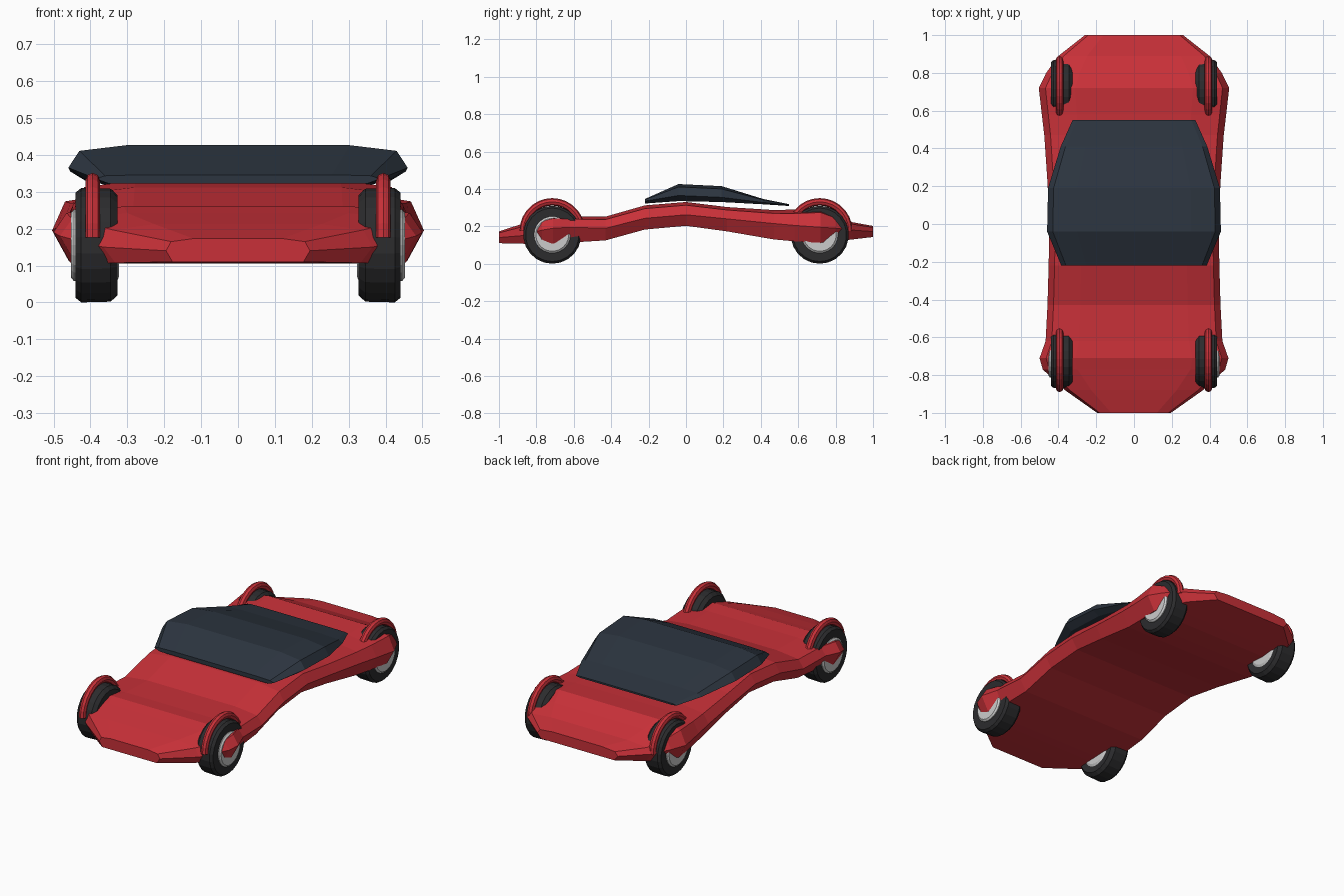
import bpy, bmesh, math

if "Cube" in bpy.data.objects:
    bpy.data.objects.remove(bpy.data.objects["Cube"])


def material(name, color):
    m = bpy.data.materials.new(name)
    m.diffuse_color = (*color, 1)
    m.use_nodes = True
    m.node_tree.nodes["Principled BSDF"].inputs["Base Color"].default_value = m.diffuse_color
    return m


RED = material("red paint", (0.58, 0.03, 0.04))
GLASS = material("dark glass", (0.025, 0.035, 0.05))
RUBBER = material("rubber", (0.025, 0.025, 0.027))
METAL = material("pale metal", (0.62, 0.62, 0.65))


def make(name, rings, mat, closed=False):
    """Skin consecutive rings of points; cap the ends or join them up."""
    bm = bmesh.new()
    loops = [[bm.verts.new(p) for p in r] for r in rings]
    n = len(loops[0])
    pairs = list(zip(loops, loops[1:]))
    if closed:
        pairs.append((loops[-1], loops[0]))
    for a, b in pairs:
        for i in range(n):
            j = (i + 1) % n
            bm.faces.new((a[i], a[j], b[j], b[i]))
    if not closed:
        bm.faces.new(loops[0])
        bm.faces.new(loops[-1])
    bmesh.ops.recalc_face_normals(bm, faces=bm.faces)
    me = bpy.data.meshes.new(name)
    bm.to_mesh(me)
    bm.free()
    me.materials.append(mat)
    ob = bpy.data.objects.new(name, me)
    bpy.context.collection.objects.link(ob)
    return ob


def section(y, half):
    """Mirror the right half outline (top to bottom) into a full ring."""
    return [(x, y, z) for x, z in half] + [(-x, y, z) for x, z in reversed(half)]


# Body: y, half width, bottom, ridge height, top
body = [
    (-1.00, 0.195, 0.110, 0.140, 0.173),
    (-0.88, 0.365, 0.107, 0.150, 0.212),
    (-0.77, 0.483, 0.106, 0.180, 0.242),
    (-0.71, 0.500, 0.108, 0.190, 0.260),
    (-0.62, 0.468, 0.113, 0.195, 0.253),
    (-0.43, 0.458, 0.125, 0.190, 0.252),
    (-0.22, 0.452, 0.183, 0.243, 0.312),
    (0.00, 0.448, 0.203, 0.262, 0.330),
    (0.22, 0.458, 0.173, 0.240, 0.303),
    (0.47, 0.475, 0.130, 0.215, 0.287),
    (0.58, 0.488, 0.120, 0.205, 0.290),
    (0.72, 0.504, 0.112, 0.195, 0.300),
    (0.80, 0.465, 0.120, 0.190, 0.262),
    (0.89, 0.400, 0.130, 0.180, 0.222),
    (1.00, 0.260, 0.143, 0.172, 0.202),
]
make("body", [section(y, [(0.62 * w, t), (0.93 * w, t - 0.25 * (t - r)),
                          (w, r), (0.91 * w, b)])
              for y, w, b, r, t in body], RED)

# Canopy: y, half width, bottom, ridge height, top
canopy = [
    (-0.22, 0.385, 0.322, 0.335, 0.346),
    (-0.04, 0.460, 0.335, 0.365, 0.426),
    (0.19, 0.455, 0.330, 0.355, 0.415),
    (0.41, 0.388, 0.318, 0.328, 0.347),
    (0.55, 0.325, 0.309, 0.314, 0.319),
]
make("canopy", [section(y, [(0.66 * w, t), (0.935 * w, t - 0.25 * (t - r)),
                            (w, r), (0.91 * w, b)])
                for y, w, b, r, t in canopy], GLASS)


def lathe(name, profile, cy, cz, mat, steps=22):
    """Spin a closed (x, radius) profile about the axle."""
    rings = []
    for i in range(steps):
        a = 2 * math.pi * (i + 0.5) / steps
        rings.append([(x, cy + r * math.cos(a), cz + r * math.sin(a))
                      for x, r in profile])
    return make(name, rings, mat, closed=True)


for end, cy in (("front", -0.715), ("rear", 0.715)):
    for side, s in (("right", 1), ("left", -1)):
        tag = end + "_" + side
        # Tyre with chamfered shoulders
        tyre = [(0.328, 0.095), (0.326, 0.135), (0.345, 0.153), (0.425, 0.155),
                (0.440, 0.143), (0.440, 0.095)]
        lathe(tag + "_tyre", [(s * x, r) for x, r in tyre], cy, 0.155, RUBBER)
        # Rim disc
        rings = []
        for x, r in ((0.322, 0.085), (0.328, 0.098), (0.445, 0.098), (0.453, 0.088)):
            rings.append([(s * x, cy + r * math.cos(math.pi * k / 11),
                           0.155 + r * math.sin(math.pi * k / 11)) for k in range(22)])
        make(tag + "_rim", rings, METAL)
        # Fender hoop: half ring of round tube over the wheel
        rings = []
        for i in range(15):
            a = math.pi * i / 14
            ring = []
            for k in range(8):
                b = 2 * math.pi * k / 8
                r = 0.155 + 0.020 * math.cos(b)
                ring.append((s * (0.394 + 0.020 * math.sin(b)),
                             cy + r * math.cos(a), 0.176 + r * math.sin(a)))
            rings.append(ring)
        make(tag + "_fender", rings, RED)
